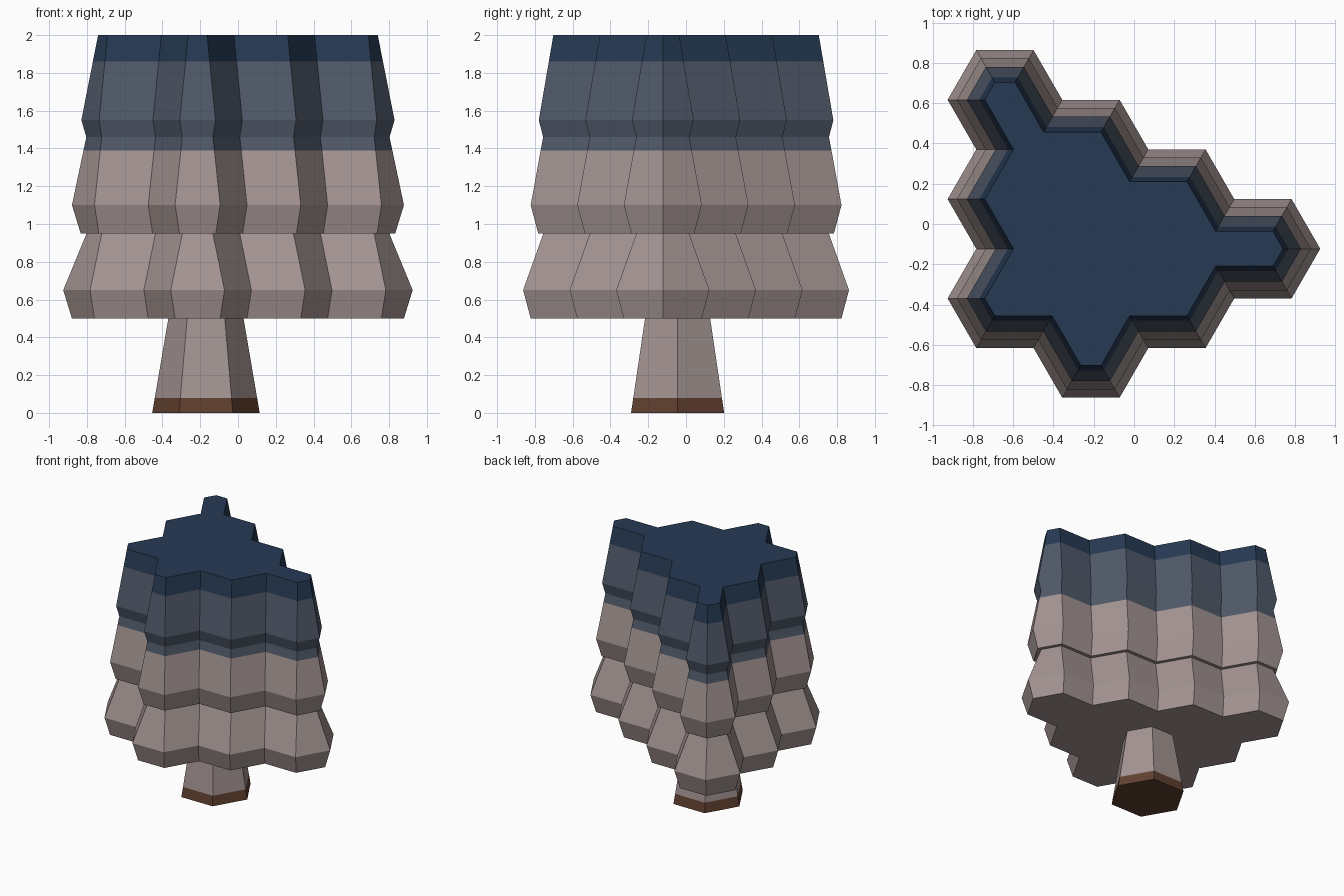
import bpy
import bmesh
from math import cos, sin, radians
from mathutils import Vector

cube = bpy.data.objects.get("Cube")
if cube:
    bpy.data.objects.remove(cube, do_unlink=True)

SIDE = 0.2846  # edge length of one hexagonal cell


def material(name, rgb):
    linear = [(c / 255 / 12.92) if c < 11 else ((c / 255 + 0.055) / 1.055) ** 2.4 for c in rgb]
    mat = bpy.data.materials.new(name)
    mat.use_nodes = True
    mat.diffuse_color = (*linear, 1)
    mat.node_tree.nodes["Principled BSDF"].inputs["Base Color"].default_value = (*linear, 1)
    return mat


taupe = material("taupe", (163, 148, 146))
slate = material("slate blue", (80, 89, 105))
navy = material("navy", (38, 58, 83))
brown = material("dark brown", (96, 64, 47))


def walk(start, headings):
    """Clockwise outline of equal edges, one for each heading in degrees."""
    points = [Vector(start)]
    for a in headings[:-1]:
        points.append(points[-1] + SIDE * Vector((cos(radians(a)), sin(radians(a)))))
    return points


def inset(points, headings, d):
    """Outline moved inward by d with mitred corners."""
    normals = [Vector((sin(radians(a)), -cos(radians(a)))) for a in headings]
    result = []
    for i, p in enumerate(points):
        n1, n2 = normals[i - 1], normals[i]
        result.append(p + (n1 + n2) * d / (1 + n1.dot(n2)))
    return result


def loft(name, start, headings, levels):
    """Stack inset outlines; each level is (z, inset, material of the band above)."""
    mats = []
    for level in levels:
        if level[2] not in mats:
            mats.append(level[2])
    outline = walk(start, headings)
    bm = bmesh.new()
    rings = [[bm.verts.new((p.x, p.y, z)) for p in inset(outline, headings, d)]
             for z, d, _ in levels]
    count = len(outline)
    for k in range(len(rings) - 1):
        a, b = rings[k], rings[k + 1]
        for i in range(count):
            j = (i + 1) % count
            bm.faces.new((a[i], a[j], b[j], b[i])).material_index = mats.index(levels[k][2])
    for ring, level in ((rings[0], levels[0]), (rings[-1], levels[-1])):
        bm.faces.new(ring).material_index = mats.index(level[2])
    bmesh.ops.recalc_face_normals(bm, faces=bm.faces)
    mesh = bpy.data.meshes.new(name)
    bm.to_mesh(mesh)
    bm.free()
    for mat in mats:
        mesh.materials.append(mat)
    obj = bpy.data.objects.new(name, mesh)
    bpy.context.collection.objects.link(obj)
    return obj


# Trunk: one tapering hexagon with a brown foot
loft("trunk", (-0.312, 0.202), [0, -60, -120, 180, 120, 60], [
    (0, 0, brown),
    (0.08, 0.012, taupe),
    (0.5, 0.074, taupe),
])

# Crown: outline of a triangular cluster of hexagonal cells, in stepped tiers
cluster = [0, -60] * 4 + [-120, 180] * 3 + [120, 180] + [120, 60] * 3
loft("crown", (-0.783, 0.863), cluster, [
    (0.5, 0.04, taupe),
    (0.65, 0, taupe),
    (0.95, 0.107, taupe),
    (0.95, 0.08, taupe),
    (1.1, 0.04, taupe),
    (1.39, 0.093, slate),
    (1.46, 0.106, slate),
    (1.55, 0.083, slate),
    (1.86, 0.136, navy),
    (2, 0.16, navy),
])
